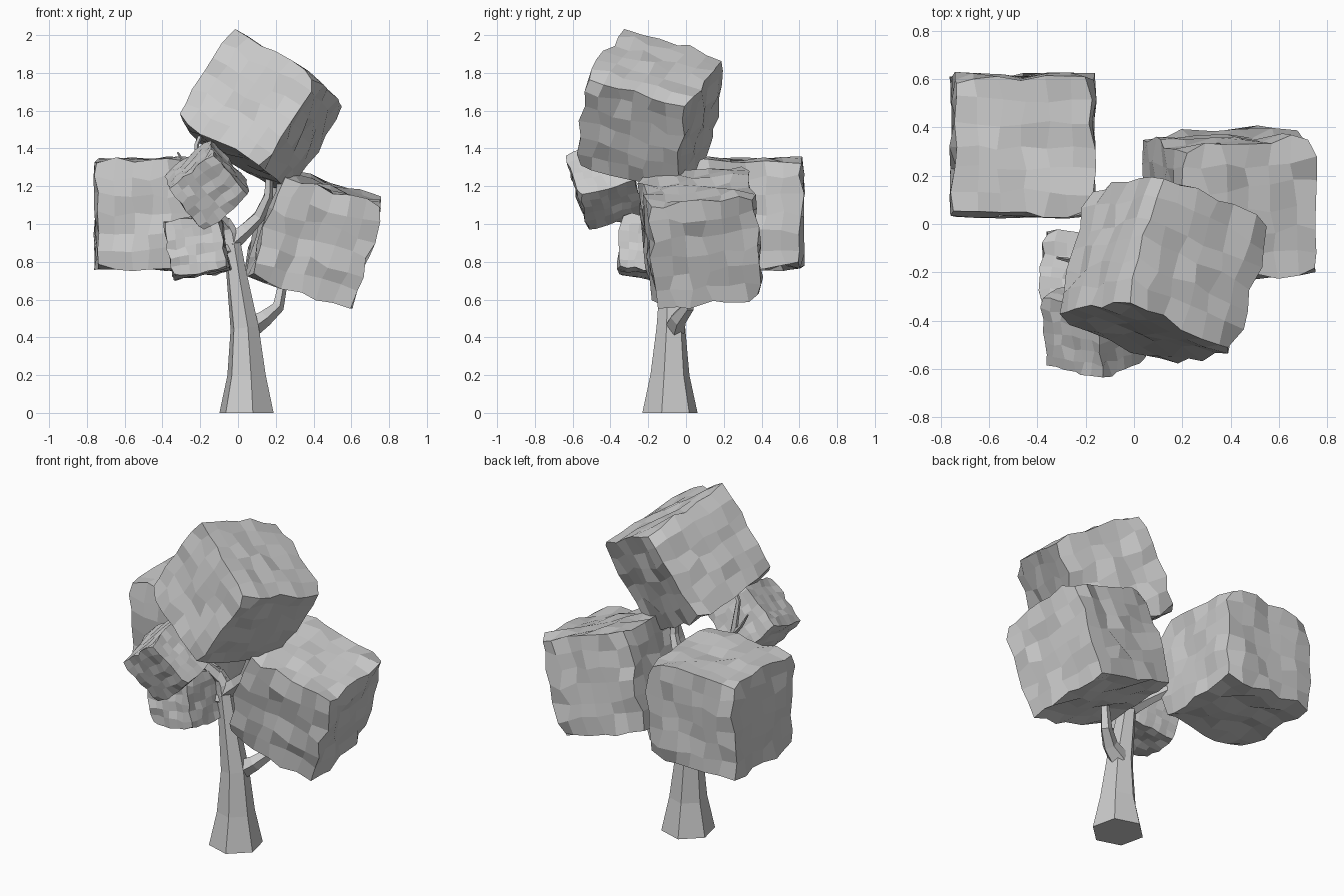
import bpy, bmesh, math, random
from mathutils import Vector, Matrix

if "Cube" in bpy.data.objects:
    bpy.data.objects.remove(bpy.data.objects["Cube"])

random.seed(7)


def finish(bm, name):
    bmesh.ops.recalc_face_normals(bm, faces=bm.faces[:])
    me = bpy.data.meshes.new(name)
    bm.to_mesh(me)
    bm.free()
    ob = bpy.data.objects.new(name, me)
    bpy.context.collection.objects.link(ob)
    return ob


def foliage(name, centre, size, right, back):
    """Tilted cube with a 6 x 6 grid per side and roughened vertices."""
    x = Vector(right).normalized()
    y = Vector(back)
    y = (y - x * y.dot(x)).normalized()
    rot = Matrix((x, y, x.cross(y))).transposed().to_4x4()
    bm = bmesh.new()
    bmesh.ops.create_cube(bm, size=size)
    bmesh.ops.subdivide_edges(bm, edges=bm.edges[:], cuts=5, use_grid_fill=True)
    j = 0.031 * size
    for v in bm.verts:
        if v.co.length > 0.85 * size:      # blunt the eight corners a little
            v.co *= 0.95
        v.co += Vector([random.uniform(-j, j) for _ in range(3)])
    bm.transform(Matrix.Translation(centre) @ rot)
    finish(bm, name)


def limb(name, path, sides=5, turn=0.0):
    """Faceted tapering tube through (x, y, z, radius) points."""
    pts = [Vector(p[:3]) for p in path]
    bm = bmesh.new()
    rings = []
    for i, p in enumerate(pts):
        d = pts[min(i + 1, len(pts) - 1)] - pts[max(i - 1, 0)]
        if i == 0 and p.z == 0:
            d = Vector((0, 0, 1))
        q = Vector((0, 0, 1)).rotation_difference(d)
        ring = []
        for k in range(sides):
            a = turn + 2 * math.pi * k / sides
            ring.append(bm.verts.new(p + q @ (Vector((math.cos(a), math.sin(a), 0)) * path[i][3])))
        rings.append(ring)
    for a, b in zip(rings, rings[1:]):
        for k in range(sides):
            n = (k + 1) % sides
            bm.faces.new((a[k], a[n], b[n], b[k]))
    bm.faces.new(rings[0][::-1])
    bm.faces.new(rings[-1])
    finish(bm, name)


# trunk
limb("trunk", [(.045, -.085, 0, .15), (.045, -.085, .2, .106), (.035, -.08, .45, .078),
               (-.01, -.08, .75, .055), (-.04, -.08, .95, .045), (-.07, -.09, 1.02, .03)],
     6, math.radians(-77))

# branches
limb("right_low_branch", [(.06, -.06, .45, .06), (.14, -.04, .50, .045),
                          (.21, .01, .56, .034), (.235, .03, .68, .026), (.27, .05, .85, .015)])
limb("right_high_branch", [(-.04, -.08, .90, .05), (.04, -.07, .97, .042), (.11, -.08, 1.04, .034),
                           (.16, -.11, 1.15, .026), (.17, -.14, 1.4, .015)])
limb("left_back_branch", [(-.02, -.07, .80, .045), (-.10, 0, .86, .035),
                          (-.2, .08, .93, .027), (-.36, .2, 1.0, .015)])
limb("left_front_branch", [(-.03, -.08, .86, .035), (-.12, -.14, .87, .025), (-.22, -.18, .9, .015)])
limb("upper_branch", [(-.05, -.08, .97, .04), (-.13, -.14, 1.07, .03),
                      (-.2, -.17, 1.22, .022), (-.22, -.19, 1.42, .014), (-.14, -.2, 1.6, .008)])
limb("front_branch", [(-.13, -.14, 1.07, .025), (-.17, -.24, 1.12, .02), (-.16, -.38, 1.2, .012)])
limb("twig", [(-.2, -.17, 1.22, .015), (-.27, -.15, 1.3, .01), (-.32, -.14, 1.38, .005)], 4)

# block-shaped foliage clumps
foliage("left_foliage", (-.46, .325, 1.055), .575, (1, 0, 0), (0, 1, 0))
foliage("right_foliage", (.40, .08, .93), .57, (.95, .09, -.29), (-.06, .99, .1))
foliage("top_foliage", (.12, -.19, 1.595), .565, (.44, -.2, -.25), (.13, .5, -.14))
foliage("front_foliage", (-.16, -.43, 1.205), .305, (.25, -.05, .2), (.004, .29, .1))
foliage("lower_foliage", (-.215, -.195, .88), .295, (.98, -.08, .17), (.1, 1, -.06))
